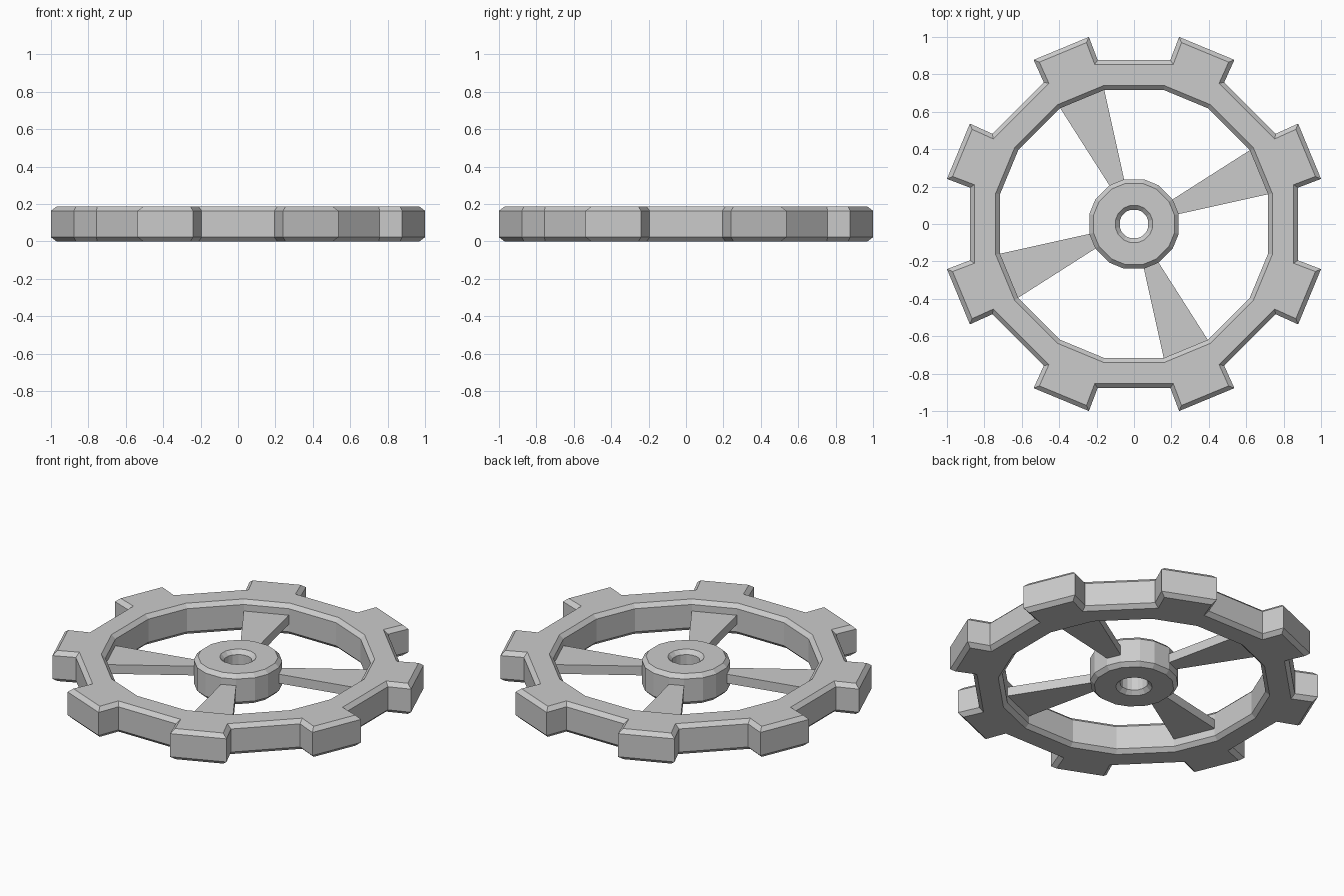
import bpy, bmesh, math
from mathutils import Vector

if "Cube" in bpy.data.objects:
    bpy.data.objects.remove(bpy.data.objects["Cube"])

HEIGHT = 0.187      # thickness of rim and hub
BEVEL = 0.023       # chamfer on every top and bottom edge
TEETH = 8
HALF = 10.0         # half angle of a tooth sector, degrees
RIM_IN, RIM_OUT, TIP = 0.734, 0.898, 1.0287
HUB_OUT, BORE = 0.245, 0.078
SPOKE_Z = (0.068, 0.124)

steel = bpy.data.materials.new("grey_metal")
steel.diffuse_color = (0.6, 0.6, 0.6, 1)
steel.use_nodes = True
steel.node_tree.nodes["Principled BSDF"].inputs["Base Color"].default_value = steel.diffuse_color


def polar(r, deg):
    a = math.radians(deg)
    return Vector((r * math.cos(a), r * math.sin(a)))


def sector_loop(r):
    """Sixteen-point circle: two points per tooth sector."""
    return [polar(r, 22.5 + 45 * i + s * HALF) for i in range(TEETH) for s in (-1, 1)]


def tooth_loop():
    """Gear outline: base, tip, tip, base for each tooth."""
    steps = ((RIM_OUT, -HALF), (TIP, -8.95), (TIP, 8.95), (RIM_OUT, HALF))
    return [polar(r, 22.5 + 45 * i + d) for i in range(TEETH) for r, d in steps]


def inset(points, dist):
    """Mitred offset of a counter-clockwise loop; positive moves inward."""
    out = []
    for i, p in enumerate(points):
        a = (p - points[i - 1]).normalized()
        b = (points[(i + 1) % len(points)] - p).normalized()
        na, nb = Vector((-a.y, a.x)), Vector((-b.y, b.x))
        out.append(p + (na + nb) * dist / (1 + na.dot(nb)))
    return out


def finish(bm, name):
    bmesh.ops.recalc_face_normals(bm, faces=bm.faces)
    mesh = bpy.data.meshes.new(name)
    bm.to_mesh(mesh)
    bm.free()
    mesh.materials.append(steel)
    obj = bpy.data.objects.new(name, mesh)
    bpy.context.collection.objects.link(obj)


def chamfered_ring(name, outer, inner):
    """Flat ring with chamfered rims between two outlines."""
    bm = bmesh.new()
    rims = {0: [], HEIGHT: []}
    for loop, side in ((outer, 1), (inner, -1)):
        small = inset(loop, BEVEL * side)
        layers = ((small, 0), (loop, BEVEL), (loop, HEIGHT - BEVEL), (small, HEIGHT))
        rows = [[bm.verts.new((p.x, p.y, z)) for p in pts] for pts, z in layers]
        n = len(loop)
        for low, high in zip(rows, rows[1:]):
            for i in range(n):
                j = (i + 1) % n
                bm.faces.new((low[i], low[j], high[j], high[i]))
        for z, row in ((0, rows[0]), (HEIGHT, rows[3])):
            rims[z] += [bm.edges.get((row[i], row[(i + 1) % n])) for i in range(n)]
    # flat top and bottom faces
    for z, edges in rims.items():
        bmesh.ops.triangle_fill(bm, edges=edges, use_beauty=True, normal=(0, 0, 1 if z else -1))
    finish(bm, name)


# toothed rim and central hub
chamfered_ring("toothed_rim", tooth_loop(), sector_loop(RIM_IN))
chamfered_ring("hub", sector_loop(HUB_OUT), sector_loop(BORE))

# four wedge spokes joining hub and rim
for k in range(4):
    mid = 22.5 + 90 * k
    plan = [polar(HUB_OUT, mid - HALF), polar(RIM_IN, mid - HALF),
            polar(RIM_IN, mid + HALF), polar(HUB_OUT, mid + HALF)]
    bm = bmesh.new()
    low, high = [[bm.verts.new((p.x, p.y, z)) for p in plan] for z in SPOKE_Z]
    bm.faces.new(low)
    bm.faces.new(high)
    for i in range(4):
        j = (i + 1) % 4
        bm.faces.new((low[i], low[j], high[j], high[i]))
    finish(bm, f"spoke_{k + 1}")
